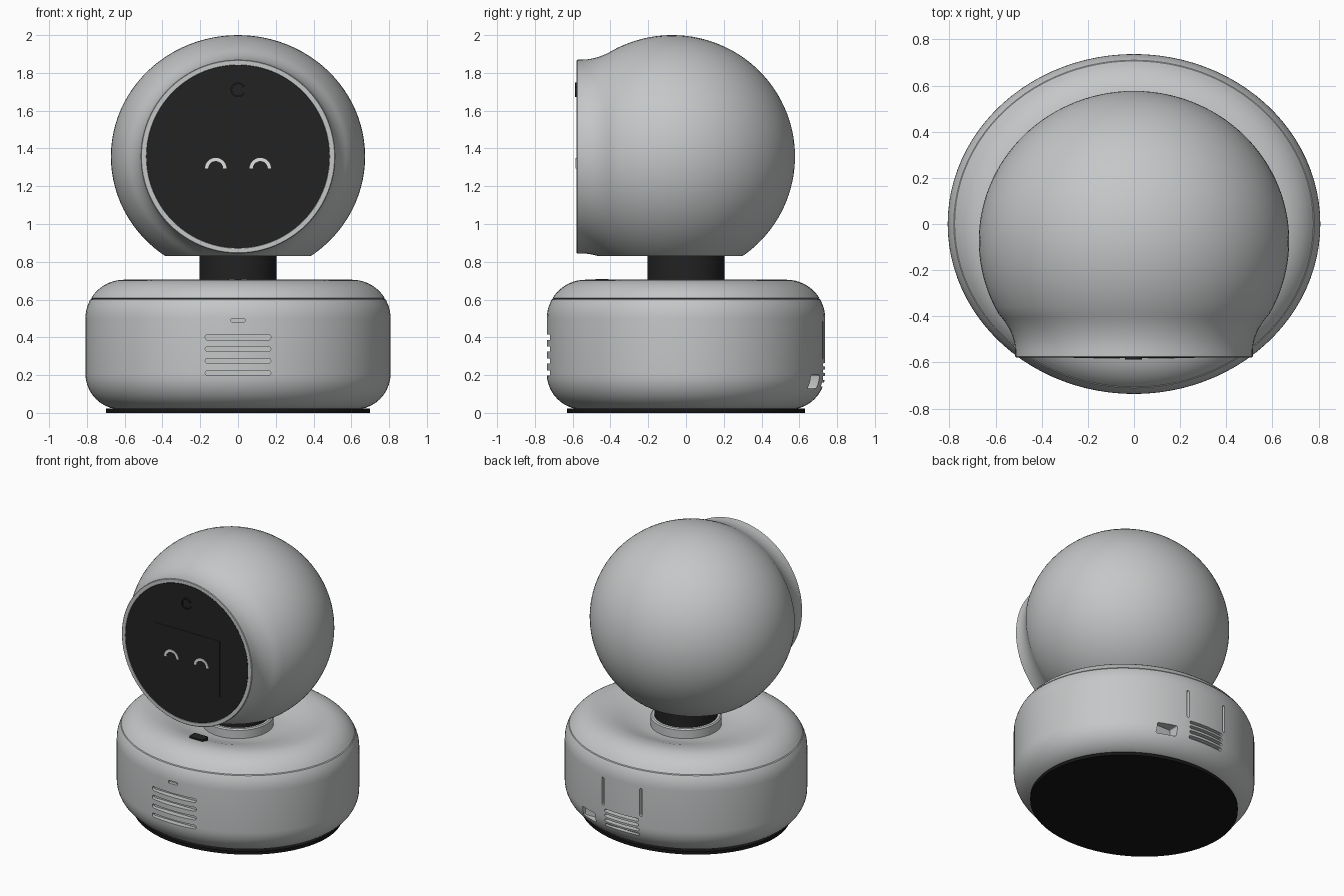
import bpy, bmesh, math
from mathutils import Matrix, Vector

if "Cube" in bpy.data.objects:
    bpy.data.objects.remove(bpy.data.objects["Cube"])

SEG = 96


def material(name, rgb):
    m = bpy.data.materials.new(name)
    m.diffuse_color = (*rgb, 1)
    m.use_nodes = True
    m.node_tree.nodes["Principled BSDF"].inputs["Base Color"].default_value = m.diffuse_color
    return m


GREY = material("light_grey", (0.56, 0.57, 0.575))
BLACK = material("glossy_black", (0.016, 0.016, 0.016))
RUBBER = material("rubber_black", (0.008, 0.008, 0.008))
PALE = material("pale_white", (0.75, 0.75, 0.75))


def finish(name, bm, mat, smooth=True):
    bmesh.ops.recalc_face_normals(bm, faces=bm.faces[:])
    me = bpy.data.meshes.new(name)
    bm.to_mesh(me)
    bm.free()
    me.materials.append(mat)
    ob = bpy.data.objects.new(name, me)
    bpy.context.collection.objects.link(ob)
    if smooth:
        smooth_shade(ob)
    return ob


def smooth_shade(ob):
    bpy.ops.object.select_all(action='DESELECT')
    ob.select_set(True)
    bpy.context.view_layer.objects.active = ob
    bpy.ops.object.shade_smooth_by_angle(angle=math.radians(32))


def loft(rings, seg=SEG):
    """Closed solid through elliptical rings (rx, ry, z)."""
    bm = bmesh.new()
    loops = []
    for rx, ry, z in rings:
        loops.append([bm.verts.new((rx * math.cos(2 * math.pi * i / seg),
                                    ry * math.sin(2 * math.pi * i / seg), z))
                      for i in range(seg)])
    for a, b in zip(loops, loops[1:]):
        for i in range(seg):
            j = (i + 1) % seg
            bm.faces.new((a[i], a[j], b[j], b[i]))
    bm.faces.new(loops[0][::-1])
    bm.faces.new(loops[-1])
    return bm


def prism(bm, pts, y0, y1):
    """Extrude an x-z outline from y0 to y1."""
    a = [bm.verts.new((x, y0, z)) for x, z in pts]
    b = [bm.verts.new((x, y1, z)) for x, z in pts]
    n = len(pts)
    for i in range(n):
        j = (i + 1) % n
        bm.faces.new((a[i], a[j], b[j], b[i]))
    bm.faces.new(a[::-1])
    bm.faces.new(b)


def rounded(cx, cz, w, h, r, n=5):
    """Rounded rectangle outline, w and h are half sizes."""
    pts = []
    for k, (sx, sz) in enumerate(((1, 1), (-1, 1), (-1, -1), (1, -1))):
        for i in range(n):
            t = math.pi / 2 * (k + i / (n - 1) * 0.98 + 0.01)
            pts.append((cx + sx * (w - r) + r * math.cos(t),
                        cz + sz * (h - r) + r * math.sin(t)))
    return pts


# Base: rounded elliptical drum with a seam groove and a dished top
RX, RY = 0.808, 0.737
BR, TR = 0.19, 0.205
profile = []                                   # (inward offset, height)
for i in range(11):
    t = math.pi / 2 * i / 10
    profile.append((BR * (1 - math.sin(t)), 0.018 + BR * (1 - math.cos(t))))
top = []
for i in range(15):
    t = math.pi / 2 * i / 14
    top.append((TR * (1 - math.cos(t)), 0.705 - TR * (1 - math.sin(t))))
seam_z = 0.604


def top_offset(z):
    s = (z - 0.705 + TR) / TR
    return TR * (1 - math.sqrt(1 - s * s))


groove = [(top_offset(seam_z - 0.003), seam_z - 0.003),
          (top_offset(seam_z) + 0.008, seam_z),
          (top_offset(seam_z + 0.003), seam_z + 0.003)]
profile += [p for p in top if p[1] < seam_z - 0.006]
profile += groove
profile += [p for p in top if p[1] > seam_z + 0.006]
rings = [(RX - d, RY - d, z) for d, z in profile]
rings += [(0.55, 0.49, 0.702), (0.49, 0.445, 0.692), (0.42, 0.39, 0.673),
          (0.35, 0.335, 0.652), (0.28, 0.275, 0.637), (0.22, 0.22, 0.63)]
base = finish("base_body", loft(rings), GREY, False)

# Recesses: front grille and indicator, rear grille, rails and port
cut = bmesh.new()
for z in (0.40, 0.338, 0.275, 0.211):
    prism(cut, rounded(0, z, 0.174, 0.014, 0.0135), -0.9, -0.697)
prism(cut, rounded(0, 0.49, 0.036, 0.009, 0.004), -0.9, -0.715)
for z in (0.255, 0.22, 0.185, 0.15):
    prism(cut, rounded(0, z, 0.135, 0.010, 0.0095), 0.695, 0.9)
for s in (-1, 1):
    prism(cut, rounded(s * 0.15, 0.385, 0.009, 0.10, 0.0085), 0.70, 0.9)
prism(cut, rounded(0.29, 0.165, 0.065, 0.035, 0.008), 0.63, 0.9)
cutter = finish("recess_cutter", cut, GREY, False)
cutter.hide_render = True
mod = base.modifiers.new("recesses", 'BOOLEAN')
mod.operation = 'DIFFERENCE'
mod.solver = 'EXACT'
mod.object = cutter
bpy.context.view_layer.objects.active = base
bpy.ops.object.modifier_apply(modifier=mod.name)
bpy.data.objects.remove(cutter)
smooth_shade(base)

# Rubber foot, collar, neck
finish("rubber_foot", loft([(0.70, 0.63, 0), (0.70, 0.63, 0.022)]), RUBBER)
finish("neck_collar", loft([(0.23, 0.23, 0.60), (0.23, 0.23, 0.690),
                            (0.222, 0.222, 0.698)], 64), GREY)
finish("neck", loft([(0.205, 0.205, 0.66), (0.205, 0.205, 0.85)], 64), BLACK)

# Small dark button on the top front edge
bm = bmesh.new()
prism(bm, rounded(0, -0.445, 0.055, 0.034, 0.012), 0.675, 0.709)
bmesh.ops.transform(bm, matrix=Matrix(((1, 0, 0, 0), (0, 0, 1, 0), (0, 1, 0, 0), (0, 0, 0, 1))),
                    verts=bm.verts[:])
finish("top_button", bm, BLACK)

# Head: ellipsoid flowing into a cylindrical front rim, flat underneath
CZ, CY = 1.357, -0.073
HX, HY, HZ = 0.673, 0.65, 0.643
rings = []
N = 40
for i in range(N + 1):
    t = math.radians(0.6 + (119 - 0.6) * i / N)
    rings.append((HX * math.sin(t), HZ * math.sin(t), -CY - HY * math.cos(t)))
rx0, rz0, d0 = rings[-1]
for i in range(1, 9):                          # concave blend to the rim
    u = i / 8
    d = d0 + (0.552 - d0) * u
    f = (1 - u) ** 2
    rings.append((0.515 + (rx0 - 0.515) * f, 0.513 + (rz0 - 0.513) * f, d))
rings += [(0.515, 0.513, 0.575), (0.511, 0.509, 0.579), (0.486, 0.486, 0.579),
          (0.484, 0.484, 0.570)]
bm = loft(rings)
to_front = Matrix.Translation((0, 0, CZ)) @ Matrix.Rotation(math.pi / 2, 4, 'X')
bmesh.ops.transform(bm, matrix=to_front, verts=bm.verts[:])
res = bmesh.ops.bisect_plane(bm, geom=bm.verts[:] + bm.edges[:] + bm.faces[:],
                             plane_co=Vector((0, 0, 0.83)), plane_no=Vector((0, 0, 1)),
                             clear_inner=True)
rim = [e for e in res["geom_cut"] if isinstance(e, bmesh.types.BMEdge)]
bmesh.ops.holes_fill(bm, edges=rim, sides=0)
finish("head_shell", bm, GREY)

# Face panel and inset display plate
bm = loft([(0.484, 0.484, 0.560), (0.484, 0.484, 0.578)])
bmesh.ops.transform(bm, matrix=to_front, verts=bm.verts[:])
finish("face_panel", bm, BLACK)
bm = bmesh.new()
prism(bm, rounded(0, 1.31, 0.262, 0.20, 0.004), -0.5805, -0.575)
finish("display_plate", bm, BLACK)


def arc_band(cx, cz, r0, r1, a0, a1, n):
    """Outline of a curved band between two angles."""
    ang = [math.radians(a0 + (a1 - a0) * i / n) for i in range(n + 1)]
    return ([(cx + r1 * math.cos(a), cz + r1 * math.sin(a)) for a in ang] +
            [(cx + r0 * math.cos(a), cz + r0 * math.sin(a)) for a in reversed(ang)])


# Smiling arc eyes
for side, s in (("left", -1), ("right", 1)):
    bm = bmesh.new()
    prism(bm, arc_band(s * 0.118, 1.293, 0.040, 0.057, 0, 180, 20), -0.584, -0.579)
    finish(side + "_eye", bm, PALE)

# Lens ring above the display
bm = bmesh.new()
prism(bm, arc_band(0, 1.71, 0.031, 0.039, 25, 335, 36), -0.587, -0.575)
finish("lens_ring", bm, BLACK)
